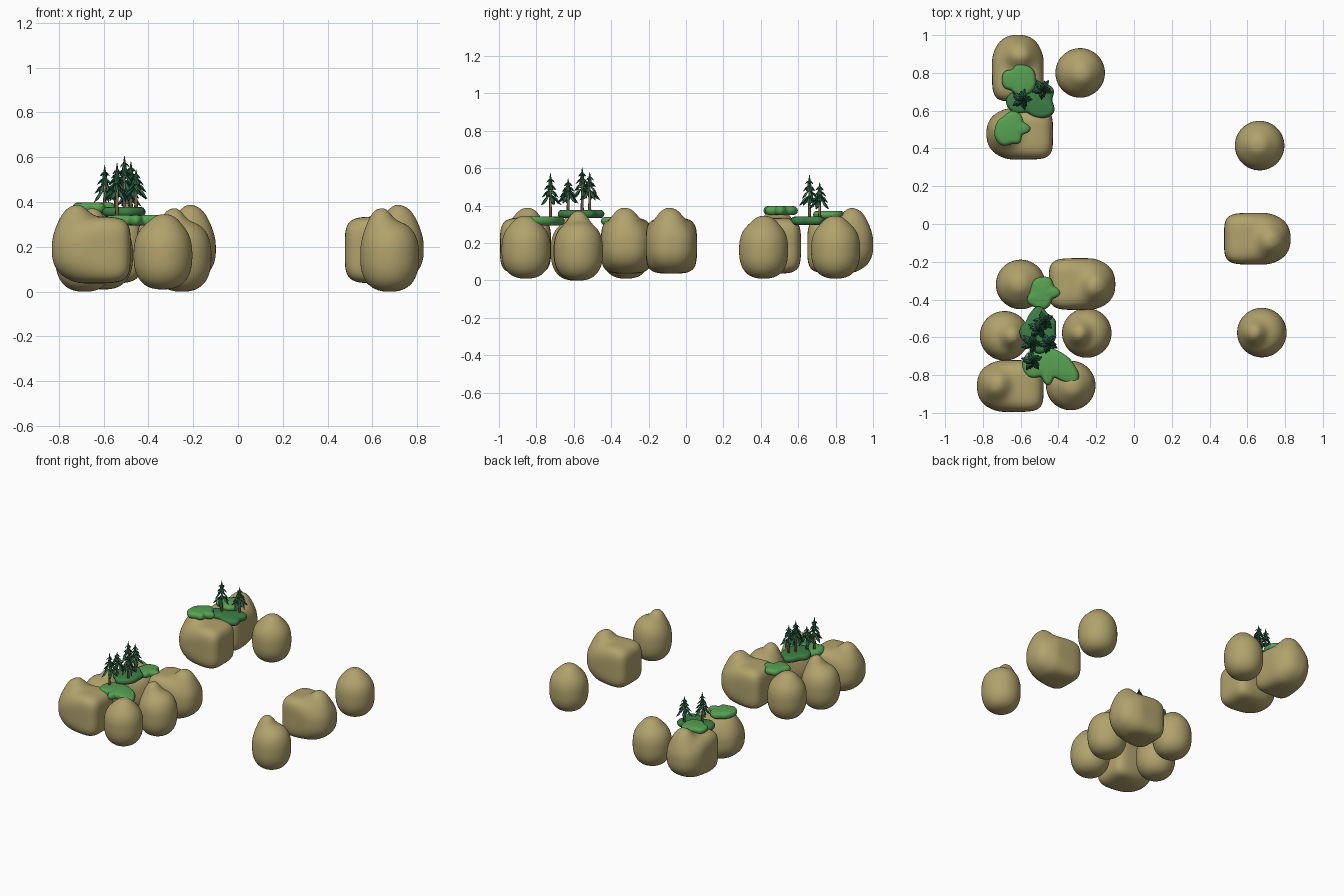
import bpy, bmesh, math
from mathutils import Vector, Matrix

if "Cube" in bpy.data.objects:
    bpy.data.objects.remove(bpy.data.objects["Cube"])


def material(name, rgb):
    m = bpy.data.materials.new(name)
    m.diffuse_color = (*rgb, 1)
    m.use_nodes = True
    m.node_tree.nodes["Principled BSDF"].inputs["Base Color"].default_value = m.diffuse_color
    return m


STONE = material("tan_stone", (0.44, 0.365, 0.15))
LIGHT = material("light_grass", (0.095, 0.36, 0.085))
DARK = material("dark_grass", (0.045, 0.215, 0.058))
LEAF = material("pine_green", (0.025, 0.125, 0.06))
BARK = material("bark_brown", (0.33, 0.19, 0.09))


def finish(bm, name, mat, smooth=True):
    bmesh.ops.recalc_face_normals(bm, faces=bm.faces)
    me = bpy.data.meshes.new(name)
    bm.to_mesh(me)
    bm.free()
    me.materials.append(mat)
    for p in me.polygons:
        p.use_smooth = smooth
    ob = bpy.data.objects.new(name, me)
    bpy.context.collection.objects.link(ob)
    return ob


# Boulder: superellipsoid with a soft knob raised on top
def boulder(name, x, y, half, zmin, zmax, knob, knob_r, top, angle=0, block=False):
    bm = bmesh.new()
    bmesh.ops.create_cube(bm, size=2)
    bmesh.ops.subdivide_edges(bm, edges=bm.edges[:], cuts=23, use_grid_fill=True)
    zc, hz = (zmin + zmax) / 2, (zmax - zmin) / 2
    rot = Matrix.Rotation(math.radians(angle), 3, 'Z')

    def surface(d):
        d = d.normalized()
        if block:                       # one square end, one round end
            s = min(1, max(0, (d.x + 0.7) / 1.3))
            p = 4.6 - 2.2 * s * s * (3 - 2 * s)
            n = sum(abs(c) ** p for c in d)
        else:
            p = 2.5
            n = math.hypot(d.x, d.y) ** p + abs(d.z) ** p
        d = d * n ** (-1 / p)
        return Vector((d.x * half[0], d.y * half[1], d.z * hz + zc))

    # height of the body beneath the knob sets how far it rises
    base = zc + hz * max(0, 1 - math.hypot(knob[0] / half[0], knob[1] / half[1]) ** 2.5) ** 0.4
    for v in bm.verts:
        q = surface(Vector([math.tan(c * math.pi / 4) for c in v.co]))
        r = math.hypot(q.x - knob[0], q.y - knob[1]) / knob_r
        if q.z > zc:
            q.z += (top - base) * math.exp(-r ** 3)
        v.co = rot @ q + Vector((x, y, 0))
    finish(bm, name, STONE)


# Long boulders: centre and direction of the round end
for i, (x, y, a) in enumerate([(-0.615, 0.825, 90), (-0.605, 0.478, 180), (0.653, -0.078, 0),
                               (-0.275, -0.318, 0), (-0.655, -0.858, 180)]):
    boulder(f"long_boulder_{i+1}", x, y, (0.176, 0.137), 0.037, 0.335,
            (0.083, -0.012), 0.075, 0.383, a, True)

# Round boulders with a broad central knob
for i, (x, y, a) in enumerate([(-0.285, 0.80, 0), (0.665, 0.415, 180), (-0.6, -0.32, 180),
                               (-0.335, -0.855, 0)]):
    boulder(f"round_boulder_{i+1}", x, y, (0.131, 0.131), 0.01, 0.315,
            (0.01, -0.005), 0.07, 0.345, a)

# Round boulders with an offset knob
for i, (x, y, a) in enumerate([(0.677, -0.575, 180), (-0.685, -0.592, 0), (-0.25, -0.577, 180)]):
    boulder(f"knobbed_boulder_{i+1}", x, y, (0.131, 0.131), 0.0, 0.315,
            (0.047, 0), 0.06, 0.37, a)


# Grass patch: lobed outline from 12 radii (in hundredths), rounded rim
def grass(name, x, y, z0, z1, radii, mat):
    bm = bmesh.new()
    steps, k = 5, len(radii)
    outline = []
    for i in range(k):
        a, b, c, d = (radii[(i + j - 1) % k] / 100 for j in range(4))
        for s in range(steps):
            t = s / steps
            r = 0.5 * (2 * b + (c - a) * t + (2 * a - 5 * b + 4 * c - d) * t * t
                       + (3 * b - a - 3 * c + d) * t ** 3)
            outline.append((math.tau * (i + t) / k, r))
    zc, h = (z0 + z1) / 2, (z1 - z0) / 2
    rings = []
    for j in range(7):
        e = math.pi * (j / 6 - 0.5)
        rings.append([bm.verts.new((x + (r - h * (1 - math.cos(e))) * math.cos(t),
                                    y + (r - h * (1 - math.cos(e))) * math.sin(t),
                                    zc + h * math.sin(e))) for t, r in outline])
    n = len(outline)
    for lo, hi in zip(rings, rings[1:]):
        for i in range(n):
            bm.faces.new((lo[i], lo[(i + 1) % n], hi[(i + 1) % n], hi[i]))
    for ring in (rings[0], rings[-1]):
        c = bm.verts.new((x, y, ring[0].co.z))
        for i in range(n):
            bm.faces.new((c, ring[i], ring[(i + 1) % n]))
    finish(bm, name, mat)


grass("north_back_grass", -0.615, 0.767, 0.33, 0.372,
      (9.5, 9.5, 8.5, 8, 6, 8, 8.5, 8.5, 7, 8.5, 9.5, 10), LIGHT)
grass("north_dark_grass", -0.537, 0.656, 0.297, 0.342,
      (10.5, 12.5, 10, 7, 7, 10.5, 14, 12.5, 7.5, 8.5, 11, 13), DARK)
grass("north_front_grass", -0.647, 0.503, 0.35, 0.398,
      (10, 7.5, 9, 9.5, 8, 8.5, 9, 10, 10, 8, 8.5, 6.5), LIGHT)
grass("south_back_grass", -0.488, -0.365, 0.295, 0.34,
      (10, 7.5, 9, 8.5, 8, 6.5, 6.5, 9, 8.5, 9, 8, 6.5), LIGHT)
grass("south_dark_grass", -0.504, -0.556, 0.333, 0.378,
      (9, 10, 9.5, 12, 9.5, 8, 10, 10.5, 10.5, 13, 11.5, 10), DARK)
grass("south_front_grass", -0.456, -0.745, 0.295, 0.342,
      (14, 10.5, 9, 9.5, 10.5, 12.5, 13.5, 12.5, 7.5, 11, 8, 18), LIGHT)


# Pine: thin trunk, tiers of five drooping boughs and a pointed crown
def pine(name, x, y, z0, top, turn):
    height = top - z0
    bm = bmesh.new()
    bmesh.ops.create_cone(bm, cap_ends=True, segments=8, radius1=0.009, radius2=0.004,
                          depth=height * 0.85,
                          matrix=Matrix.Translation((x, y, z0 + height * 0.42)))
    finish(bm, name + "_trunk", BARK)
    bm = bmesh.new()
    bmesh.ops.create_cone(bm, cap_ends=True, segments=8, radius1=0.016, radius2=0.001,
                          depth=height * 0.36,
                          matrix=Matrix.Translation((x, y, top - height * 0.18)))
    for tier in range(4):
        reach = 0.06 - 0.012 * tier
        z = z0 + height * (0.44 + 0.135 * tier)
        for b in range(5):
            a = turn + math.tau * b / 5 + tier * 0.35
            out = Vector((math.cos(a), math.sin(a), 0))
            side = Vector((-out.y, out.x, 0))
            start = Vector((x, y, z + reach * 0.5))
            tip = Vector((x, y, z - reach * 0.5)) + out * reach
            mid = Vector((x, y, z - reach * 0.08)) + out * reach * 0.6
            w = reach * 0.24
            ring = [bm.verts.new(mid + o) for o in
                    (side * w, Vector((0, 0, w * 0.8)), -side * w, Vector((0, 0, -w * 0.9)))]
            ends = [bm.verts.new(start), bm.verts.new(tip)]
            for e in ends:
                for i in range(4):
                    bm.faces.new((e, ring[i], ring[(i + 1) % 4]))
    finish(bm, name + "_boughs", LEAF, False)


for i, (x, y, z0, top) in enumerate([
        (-0.595, 0.66, 0.32, 0.565), (-0.487, 0.715, 0.32, 0.525),
        (-0.478, -0.515, 0.36, 0.58), (-0.507, -0.555, 0.36, 0.605),
        (-0.545, -0.63, 0.36, 0.545), (-0.455, -0.63, 0.36, 0.545),
        (-0.54, -0.725, 0.32, 0.575)]):
    pine(f"pine_{i+1}", x, y, z0, top, i * 0.9)
